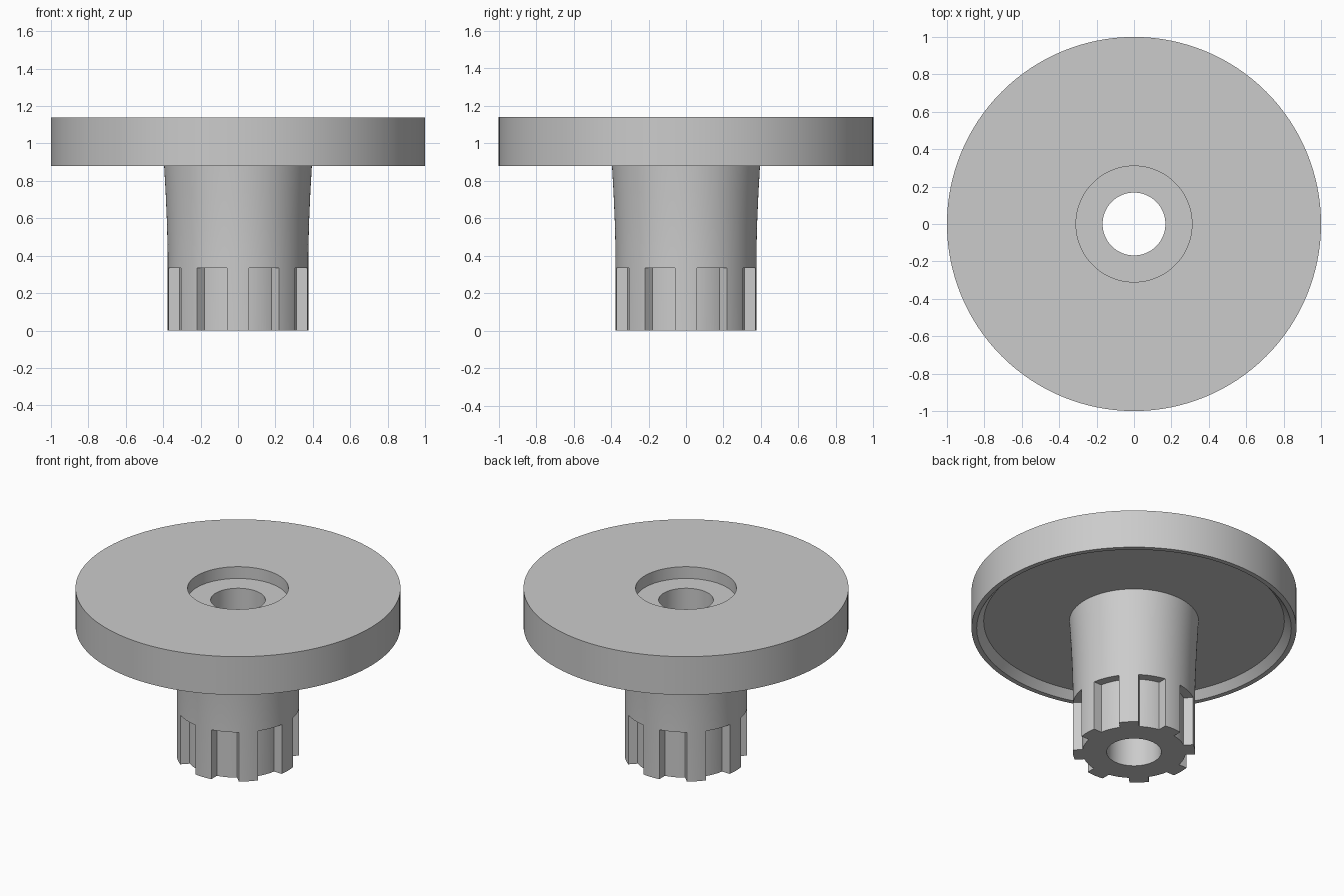
import bpy, bmesh, math

cube = bpy.data.objects.get("Cube")
if cube:
    bpy.data.objects.remove(cube, do_unlink=True)

SEGMENTS = 128
TEETH = 8
TOOTH_HALF = 0.06      # half width of each parallel-sided tooth
ROOT_RADIUS = 0.318    # bottom of the grooves
GROOVE_TOP = 0.335

grey = bpy.data.materials.new("grey_metal")
grey.use_nodes = True
grey.diffuse_color = (0.6, 0.6, 0.6, 1)
grey.node_tree.nodes["Principled BSDF"].inputs["Base Color"].default_value = (0.6, 0.6, 0.6, 1)


def make_object(name, bm):
    bmesh.ops.recalc_face_normals(bm, faces=bm.faces)
    mesh = bpy.data.meshes.new(name)
    bm.to_mesh(mesh)
    bm.free()
    mesh.materials.append(grey)
    obj = bpy.data.objects.new(name, mesh)
    bpy.context.collection.objects.link(obj)
    return obj


def revolve(name, profile):
    """Spin a closed (radius, height) profile around the z axis."""
    bm = bmesh.new()
    rings = []
    for i in range(SEGMENTS):
        a = math.tau * i / SEGMENTS
        rings.append([bm.verts.new((r * math.cos(a), r * math.sin(a), z)) for r, z in profile])
    n = len(profile)
    for i in range(SEGMENTS):
        here, there = rings[i], rings[(i + 1) % SEGMENTS]
        for j in range(n):
            k = (j + 1) % n
            bm.faces.new((here[j], there[j], there[k], here[k]))
    return make_object(name, bm)


def arc(radius, start, steps=8):
    """Points across one groove, from tooth side to tooth side."""
    edge = math.asin(TOOTH_HALF / radius)
    span = math.tau / TEETH - 2 * edge
    angles = [start + edge + span * i / steps for i in range(steps + 1)]
    return [(radius * math.cos(a), radius * math.sin(a)) for a in angles]


# Hub and disc: bore, flared stem, recessed underside, rim and counterbore
body = revolve("flanged_hub", [
    (0.168, 0), (0.376, 0), (0.376, 0.42), (0.38, 0.58), (0.387, 0.74),
    (0.395, 0.88), (0.398, 0.93),
    (0.925, 0.93), (0.968, 0.88), (1, 0.88), (1, 1.14),
    (0.31, 1.14), (0.31, 1.06), (0.168, 1.06),
])

# Grooves between the spline teeth
bm = bmesh.new()
for t in range(TEETH):
    start = math.tau * t / TEETH
    outline = arc(ROOT_RADIUS, start) + arc(0.5, start)[::-1]
    base = bm.faces.new([bm.verts.new((x, y, -0.1)) for x, y in outline])
    result = bmesh.ops.extrude_face_region(bm, geom=[base], use_keep_orig=True)
    top = [v for v in result["geom"] if isinstance(v, bmesh.types.BMVert)]
    bmesh.ops.translate(bm, verts=top, vec=(0, 0, GROOVE_TOP + 0.1))
cutter = make_object("groove_cutter", bm)
cutter.hide_render = True

cut = body.modifiers.new("grooves", "BOOLEAN")
cut.operation = "DIFFERENCE"
cut.solver = "EXACT"
cut.object = cutter

bpy.ops.object.select_all(action="DESELECT")
body.select_set(True)
bpy.context.view_layer.objects.active = body
bpy.ops.object.modifier_apply(modifier=cut.name)
bpy.data.objects.remove(cutter, do_unlink=True)
bpy.ops.object.shade_smooth_by_angle(angle=math.radians(25))
